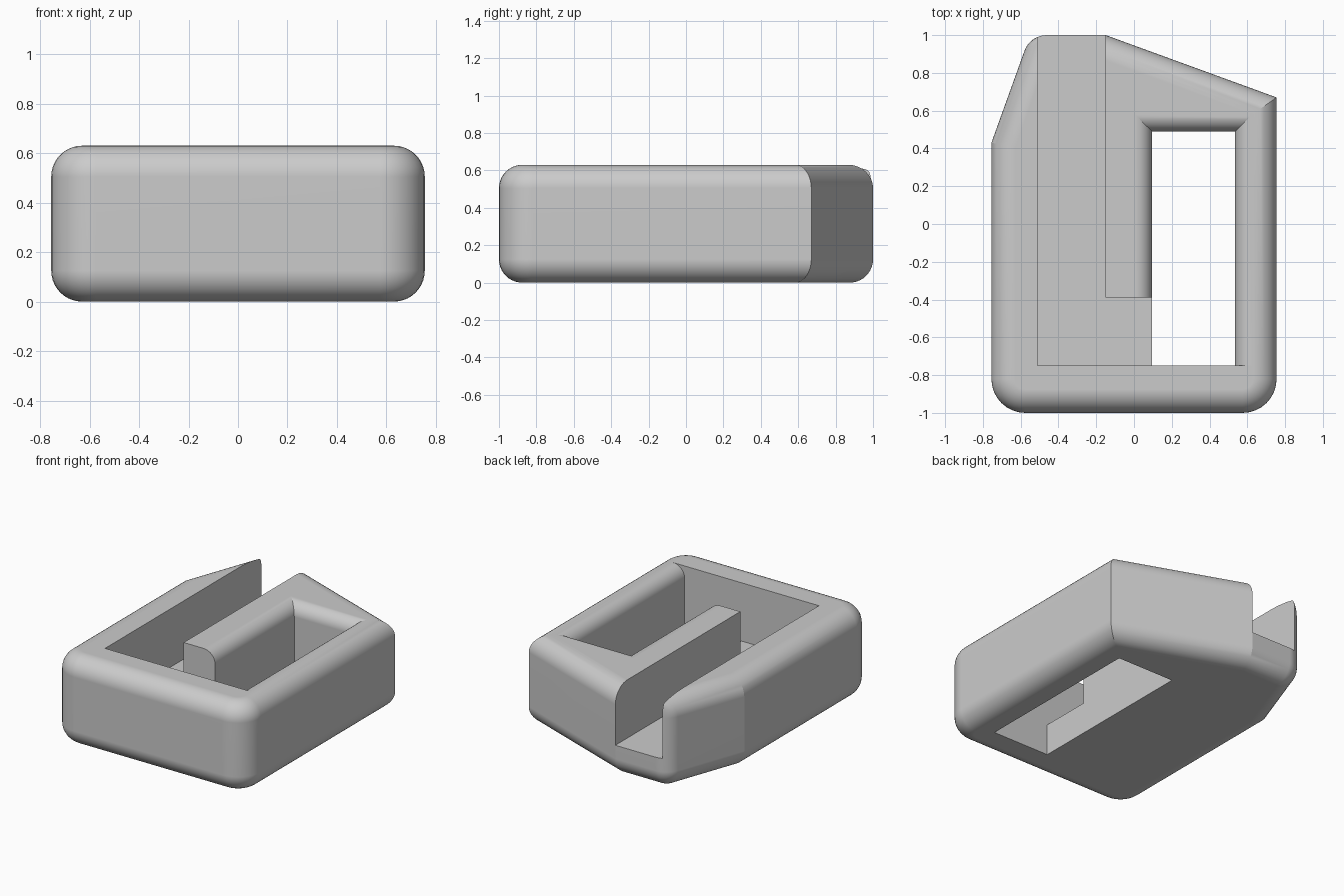
import bpy, bmesh, math
from mathutils import Vector

cube = bpy.data.objects.get("Cube")
if cube:
    bpy.data.objects.remove(cube, do_unlink=True)

HEIGHT, EDGE, FLARE, STEPS = 0.63, 0.125, 0.09, 10

grey = bpy.data.materials.new("light_grey")
grey.use_nodes = True
grey.diffuse_color = (0.6, 0.6, 0.6, 1)
grey.node_tree.nodes["Principled BSDF"].inputs["Base Color"].default_value = grey.diffuse_color


def offset_loop(corners, offsets, radii, segments=8):
    """Inset each side of a counter-clockwise outline, then round its corners."""
    count = len(corners)
    pts = [Vector(c) for c in corners]
    dirs = [(pts[(i + 1) % count] - pts[i]).normalized() for i in range(count)]
    norms = [Vector((d.y, -d.x)) for d in dirs]
    loop = []
    for i in range(count):
        a, b = norms[i - 1], norms[i]
        da = a.dot(pts[i]) - offsets[i - 1]
        db = b.dot(pts[i]) - offsets[i]
        det = a.x * b.y - a.y * b.x
        corner = Vector(((da * b.y - db * a.y) / det, (a.x * db - b.x * da) / det))
        if radii[i] is None:
            loop.append(corner)
            continue
        radius = max(radii[i], 0.0005)
        centre = corner - (a + b) * radius / (1 + a.dot(b))
        turn = math.atan2(det, a.dot(b))
        start = math.atan2(a.y, a.x)
        for k in range(segments + 1):
            t = start + turn * k / segments
            loop.append(centre + radius * Vector((math.cos(t), math.sin(t))))
    return loop


def stack(name, layers):
    """Skin a pile of matching (height, loop) layers into a closed solid."""
    bm = bmesh.new()
    rings = [[bm.verts.new((p.x, p.y, z)) for p in loop] for z, loop in layers]
    count = len(rings[0])
    for low, high in zip(rings, rings[1:]):
        for i in range(count):
            j = (i + 1) % count
            bm.faces.new((low[i], low[j], high[j], high[i]))
    bm.faces.new(rings[0][::-1])
    bm.faces.new(rings[-1])
    bmesh.ops.recalc_face_normals(bm, faces=bm.faces)
    mesh = bpy.data.meshes.new(name)
    bm.to_mesh(mesh)
    bm.free()
    obj = bpy.data.objects.new(name, mesh)
    bpy.context.collection.objects.link(obj)
    mesh.materials.append(grey)
    return obj


# Outer body: rounded outline with filleted top and bottom rims
outline = [(-0.755, -1), (0.755, -1), (0.755, 0.67), (-0.15, 1), (-0.55, 1), (-0.755, 0.43)]


def body_loop(inset, top):
    # the short back side stays upright at the top rim
    back = max(0, 1.289 * inset - 0.125) if top else inset
    offsets = [inset, inset, inset, back, inset, inset]
    tight = EDGE - inset * (1.3 if top else 1)
    return offset_loop(outline, offsets, [0.18 - inset, 0.18 - inset, None, None, tight, None])


angles = [math.pi / 2 * i / STEPS for i in range(STEPS + 1)]
bottom = [(EDGE * (1 - math.sin(t)), body_loop(EDGE * (1 - math.cos(t)), False)) for t in reversed(angles)]
top = [(HEIGHT - EDGE * (1 - math.sin(t)), body_loop(EDGE * (1 - math.cos(t)), True)) for t in angles]
body = stack("clip_body", bottom + top)

# Channel: hooked slot open at the back
channel = [(-0.51, -0.75), (0.3, -0.75), (0.3, -0.39), (-0.15, -0.39), (-0.15, 1.3), (-0.51, 1.3)]
channel_loop = [Vector(p) for p in channel]
slot_cutter = stack("slot_cutter", [(0.22, channel_loop), (1, channel_loop)])

# Window: full-depth opening flaring outward at the top on three sides
window = [(0.095, -0.75), (0.535, -0.75), (0.535, 0.49), (0.095, 0.49)]


def window_loop(flare):
    return offset_loop(window, [0, -flare, -flare, -flare], [None] * 4)


flared = [(HEIGHT - FLARE * (1 - math.sin(t)), window_loop(FLARE * (1 - math.cos(t)))) for t in angles]
window_cutter = stack("window_cutter", [(-0.2, window_loop(0))] + flared + [(1, window_loop(FLARE))])

# Cut both openings
bpy.context.view_layer.objects.active = body
for cutter in (slot_cutter, window_cutter):
    cutter.hide_render = True
    mod = body.modifiers.new("cut", "BOOLEAN")
    mod.operation, mod.solver, mod.object = "DIFFERENCE", "EXACT", cutter
    bpy.ops.object.modifier_apply(modifier=mod.name)
    bpy.data.objects.remove(cutter, do_unlink=True)

# Smooth fillets with crisp flat faces
bpy.ops.object.select_all(action="DESELECT")
body.select_set(True)
bpy.ops.object.shade_smooth_by_angle(angle=math.radians(16))
weighted = body.modifiers.new("flat_faces", "WEIGHTED_NORMAL")
weighted.keep_sharp = True
